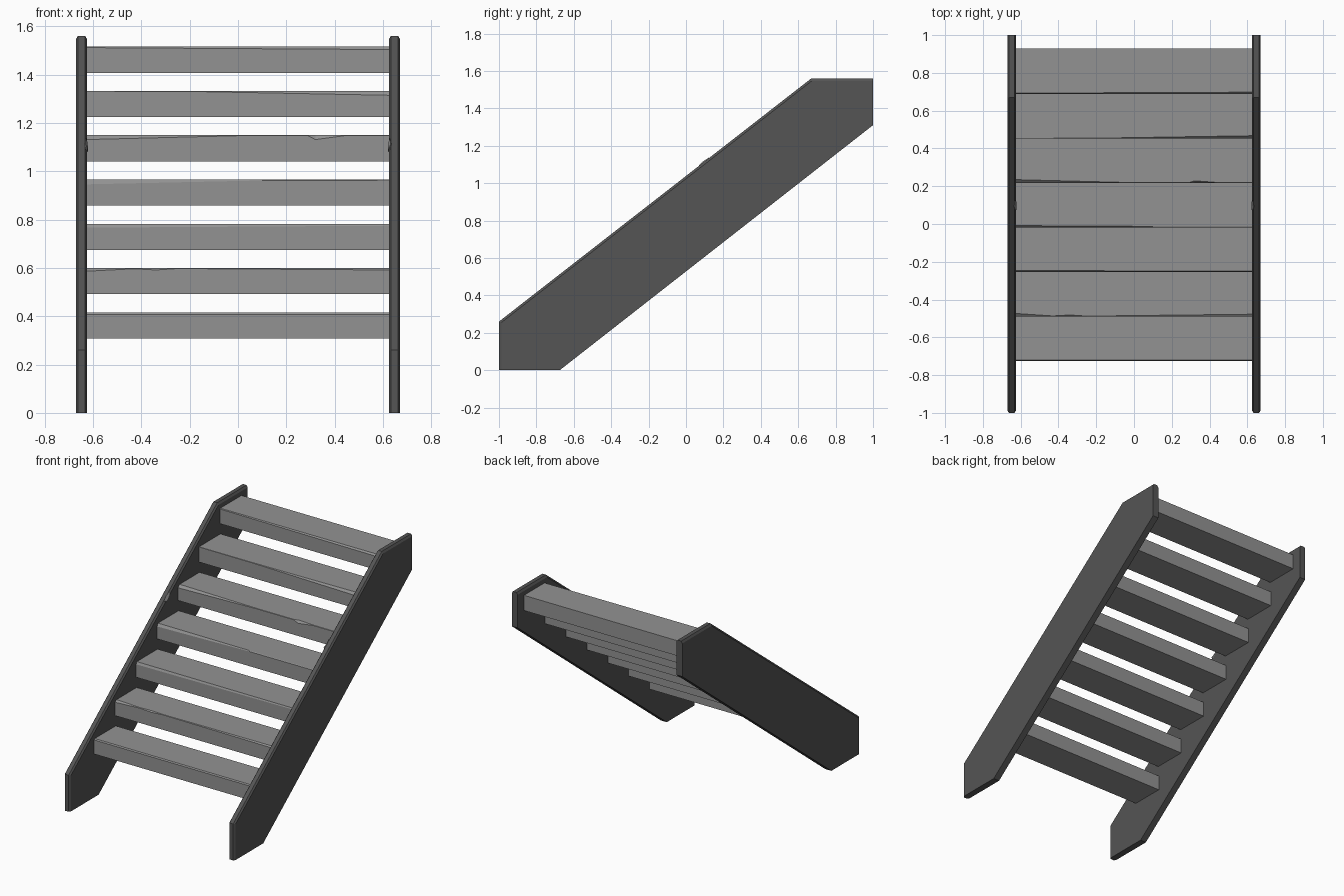
import bpy, bmesh
from mathutils import Vector

if "Cube" in bpy.data.objects:
    bpy.data.objects.remove(bpy.data.objects["Cube"])


def material(name, v):
    m = bpy.data.materials.new(name)
    m.diffuse_color = (v, v, v, 1)
    m.use_nodes = True
    m.node_tree.nodes["Principled BSDF"].inputs["Base Color"].default_value = m.diffuse_color
    return m


DARK = material("dark grey wood", 0.09)
GREY = material("mid grey wood", 0.29)


def loft(name, rings, mat):
    """Skin a list of closed rings and cap both ends."""
    bm = bmesh.new()
    vs = [[bm.verts.new(p) for p in r] for r in rings]
    n = len(rings[0])
    for a, b in zip(vs, vs[1:]):
        for i in range(n):
            j = (i + 1) % n
            bm.faces.new((a[i], a[j], b[j], b[i]))
    bm.faces.new(vs[0])
    bm.faces.new(vs[-1])
    bmesh.ops.recalc_face_normals(bm, faces=bm.faces)
    me = bpy.data.meshes.new(name)
    bm.to_mesh(me)
    bm.free()
    me.materials.append(mat)
    ob = bpy.data.objects.new(name, me)
    bpy.context.collection.objects.link(ob)
    return ob


# Side boards: front, sloping and top edges are chamfered
full = [(-1, 0), (-0.675, 0), (1, 1.31), (1, 1.56), (0.67, 1.56), (-1, 0.26)]
inset = [(-0.987, 0), (-0.675, 0), (1, 1.31), (1, 1.546), (0.672, 1.546), (-0.987, 0.255)]
for side, s in (("left", -1), ("right", 1)):
    sections = [(0.624, inset), (0.633, full), (0.662, full), (0.671, inset)]
    loft(side + "_stringer", [[(s * x, y, z) for y, z in p] for x, p in sections], DARK)

    # Small pale chip on the inner sloping edge
    plate = [(0.07, 1.092), (0.09, 1.112), (0.125, 1.134), (0.12, 1.115), (0.085, 1.08)]
    outer = [0.627, 0.634, 0.630, 0.624, 0.623]
    ring = [Vector((s * x, y, z)) for x, (y, z) in zip(outer, plate)]
    up = Vector((-s * 0.002, -0.002, 0.003))
    loft(side + "_edge_chip", [[p - up for p in ring], [p + up for p in ring]], GREY)

# Treads: each front top edge is worn unevenly; stations are (x, drop, depth)
W = 0.625
wear = [
    [(-W, 0.008, 0.006), (W, 0.008, 0.006)],
    [(-W, 0.013, 0.016), (-0.43, 0.003, 0.003), (-0.34, 0.008, 0.008),
     (-0.25, 0.002, 0.002), (W, 0.008, 0.012)],
    [(-W, 0.016, 0.008), (W, 0.008, 0.004)],
    [(-W, 0.020, 0.010), (0.1, 0.004, 0.006), (W, 0.003, 0.005)],
    [(-W, 0.018, 0.018), (0, 0.002, 0.002), (0.29, 0.002, 0.002),
     (0.32, 0.018, 0.012), (0.44, 0.002, 0.003), (W, 0.002, 0.002)],
    [(-W, 0.001, 0.001), (-0.2, 0.002, 0.002), (W, 0.018, 0.015)],
    [(-W, 0.004, 0.005), (W, 0.012, 0.010)],
]
for i, stations in enumerate(wear):
    y0 = -0.725 + 0.2355 * i
    y1 = y0 + 0.242
    top = 0.416 + 0.1832 * i
    bot = top - 0.108
    rings = [[(x, y0, bot), (x, y1, bot), (x, y1, top),
              (x, y0 + d, top), (x, y0, top - h)] for x, h, d in stations]
    loft("tread_%d" % (i + 1), rings, GREY)
